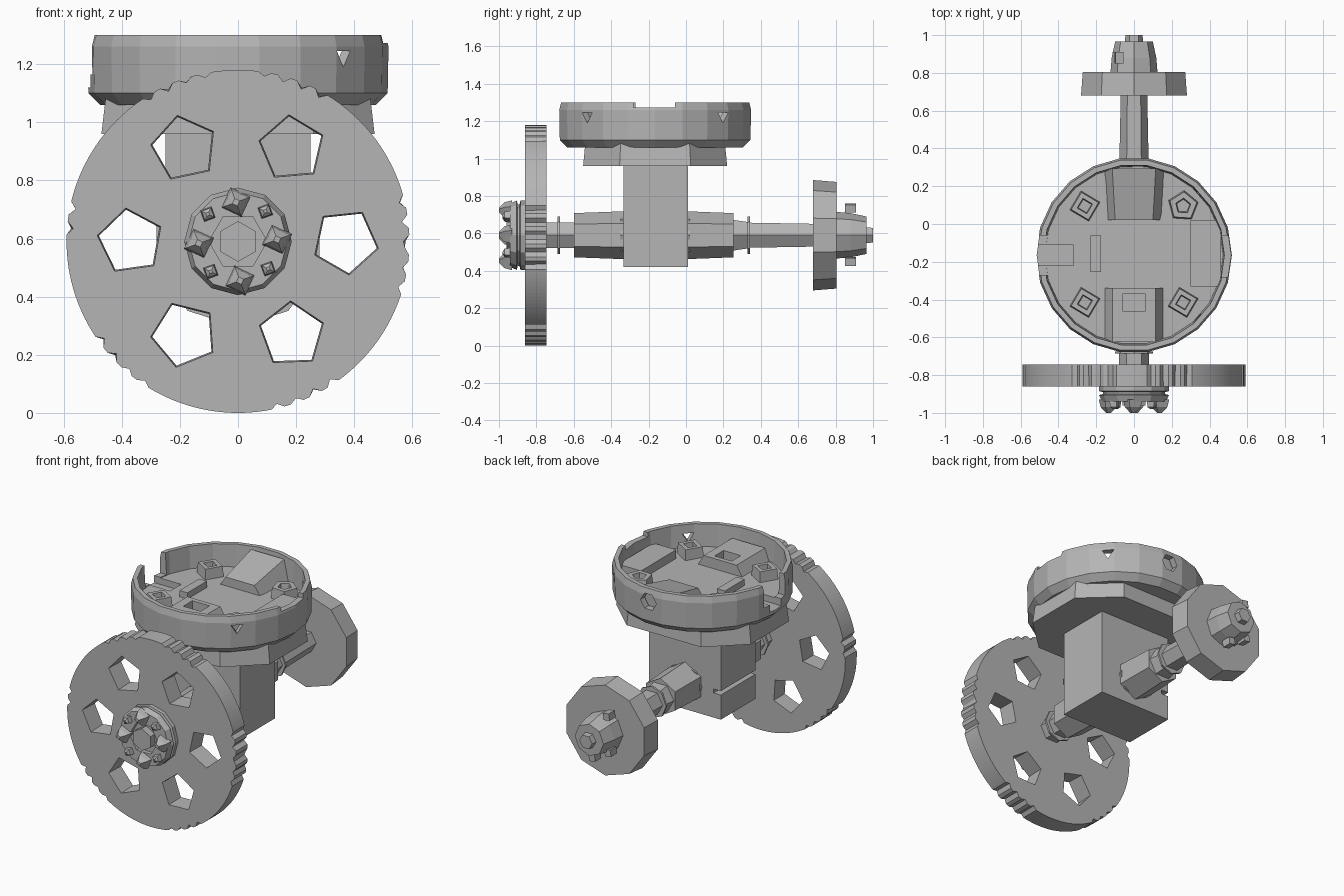
import bpy, bmesh, random
from math import sin, cos, pi, radians

if "Cube" in bpy.data.objects:
    bpy.data.objects.remove(bpy.data.objects["Cube"], do_unlink=True)
random.seed(4)

GREY = (0.46, 0.46, 0.46, 1)
mat = bpy.data.materials.new("plain_grey")
mat.use_nodes = True
mat.diffuse_color = GREY
mat.node_tree.nodes["Principled BSDF"].inputs["Base Color"].default_value = GREY

AXLE = 0.59      # height of the axle
BOWL = -0.165    # y of the turret centre


def loft(name, rings):
    """Skin a stack of equal-length rings and cap both ends."""
    bm = bmesh.new()
    rows = [[bm.verts.new(p) for p in ring] for ring in rings]
    n = len(rows[0])
    for a, b in zip(rows, rows[1:]):
        for i in range(n):
            j = (i + 1) % n
            bm.faces.new((a[i], a[j], b[j], b[i]))
    bm.faces.new(rows[0][::-1])
    bm.faces.new(rows[-1])
    bmesh.ops.recalc_face_normals(bm, faces=bm.faces)
    mesh = bpy.data.meshes.new(name)
    bm.to_mesh(mesh)
    bm.free()
    ob = bpy.data.objects.new(name, mesh)
    mesh.materials.append(mat)
    bpy.context.collection.objects.link(ob)
    return ob


def turned_y(name, profile, n, x=0, z=AXLE, rot=0.0):
    """Part turned around a line along y; profile is (radius, y)."""
    return loft(name, [[(x + r * cos(rot + 2 * pi * i / n), y, z + r * sin(rot + 2 * pi * i / n))
                        for i in range(n)] for r, y in profile])


def turned_z(name, profile, n, x=0, y=BOWL, rot=0.0):
    """Part turned around a vertical line; profile is (radius, z)."""
    return loft(name, [[(x + r * cos(rot + 2 * pi * i / n), y + r * sin(rot + 2 * pi * i / n), z)
                        for i in range(n)] for r, z in profile])


def block(name, x0, x1, y0, y1, z0, z1, inset=0.0):
    """Box whose sides may lean in along x."""
    return loft(name, [[(x0 + d, y0, z), (x1 - d, y0, z), (x1 - d, y1, z), (x0 + d, y1, z)]
                       for d, z in ((0, z0), (inset, z1))])


def cut(ob, *cutters):
    for c in cutters:
        c.hide_render = True
        m = ob.modifiers.new("cut", "BOOLEAN")
        m.operation, m.solver, m.object = "DIFFERENCE", "EXACT", c
        bpy.context.view_layer.objects.active = ob
        bpy.ops.object.modifier_apply(modifier=m.name)
        bpy.data.objects.remove(c, do_unlink=True)


# Large gear: round rim with worn teeth left in clusters
clusters = ((-20, 20), (58, 82), (96, 126), (168, 180), (214, 238), (282, 306))
N = 160


def rim(y, shift):
    pts = []
    for i in range(N):
        a = 360 * i / N
        s = a - 360 if a > 330 else a
        toothed = any(lo <= s <= hi for lo, hi in clusters)
        r = 0.567 + 0.01 * random.random() if toothed and (i + shift) % 3 == 0 else 0.59
        pts.append((r * cos(radians(a)), y, AXLE + r * sin(radians(a))))
    return pts


gear = loft("large_gear", [rim(-0.86, 0), rim(-0.745, 0)])
turns = (60, 95, 30, 170, 40, 20)
for k, turn in enumerate(turns):
    a = k * pi / 3
    hx, hz = 0.37 * cos(a), 0.37 * sin(a)
    cut(gear, turned_y("spoke_hole", ((0.118, -0.9), (0.108, -0.7)), 5, hx, AXLE + hz, radians(turn)))

# Gear hub: stepped disc, hexagonal socket and a crown of pointed lugs
hub = turned_y("gear_hub", ((0.185, -0.84), (0.185, -0.885), (0.165, -0.89), (0.165, -0.90),
                            (0.185, -0.905), (0.17, -0.94)), 12)
cut(hub, turned_y("socket", ((0.1, -1.1), (0.1, -0.915)), 6))
turned_y("hub_hex_nut", ((0.07, -0.88), (0.07, -0.96)), 6, rot=pi / 6)
for k in range(8):
    a = k * pi / 4 + 0.05
    big = k % 2 == 0
    r, size = (0.135, 0.055) if big else (0.14, 0.03)
    turned_y("hub_lug", ((size, -0.93), (size * 0.8, -0.97), (size * 0.25, -1.0 if big else -0.98)),
             4, r * cos(a), AXLE + r * sin(a), a + 0.3)

# Axle with bearing blocks and thin collars
turned_y("axle", ((0.08, -0.86), (0.078, 0.3), (0.07, 0.7)), 6)
for name, y0, y1, r0, r1 in (("front_bearing", -0.60, -0.33, 0.118, 0.128),
                             ("rear_bearing", 0.0, 0.255, 0.128, 0.118)):
    turned_y(name, ((r0, y0), (r1, y1)), 6, rot=pi / 6)
turned_y("rear_sleeve", ((0.095, 0.25), (0.08, 0.34)), 6)
for y, r in ((-0.68, 0.1), (-0.345, 0.12), (0.015, 0.12), (0.335, 0.1)):
    turned_y("collar", ((r, y - 0.006), (r, y + 0.006)), 8)

# Small rear wheel, its hub, end pin and set screws
turned_y("rear_wheel", ((0.295, 0.68), (0.285, 0.805)), 10, rot=pi / 10)
turned_y("rear_wheel_hub", ((0.125, 0.80), (0.118, 0.88), (0.10, 0.965)), 8)
turned_y("end_pin", ((0.05, 0.95), (0.045, 1.0)), 6)
for x, z in ((-0.08, 0.735), (0.02, 0.45), (-0.09, 0.51)):
    turned_y("set_screw", ((0.03, 0.85), (0.03, 0.91)), 4, x, z, pi / 5)

# Gearbox body with a slit along one side
body = block("gearbox", -0.25, 0.25, -0.335, 0.01, 0.42, 0.98)
cut(body, block("slit", -0.4, -0.2, -0.5, 0.2, 0.575, 0.6))

# Eight-sided flange under the turret
corners = ((0.47, 0.19), (0.26, 0.385), (-0.26, 0.385), (-0.47, 0.19))
outline = list(corners) + [(-x, -y) for x, y in corners]
loft("turret_flange", [[(x * s, BOWL + y * s, z) for x, y in outline]
                       for s, z in ((1, 0.96), (0.97, 1.08))])

# Turret bowl with open notch, rim dip and wall holes
bowl = turned_z("turret_bowl", ((0.475, 1.06), (0.515, 1.10), (0.518, 1.26), (0.508, 1.30),
                                (0.48, 1.30), (0.472, 1.16)), 22)
cut(bowl,
    block("notch", -0.6, -0.43, -0.27, -0.06, 1.165, 1.4),
    block("channel", -0.6, -0.32, -0.22, -0.11, 1.12, 1.4),
    block("dip", 0.3, 0.6, -0.28, -0.06, 1.272, 1.4),
    turned_y("port", ((0.055, 0.2), (0.055, 0.5)), 6, 0.02, 1.22))
for side in (-1, 1):
    a = side * pi / 4
    dx, dy = cos(a), sin(a)
    cut(bowl, loft("wall_hole", [[(dx * r - dy * u, BOWL + dy * r + dx * u, 1.225 + v)
                                  for u, v in ((-0.035, 0.02), (0.035, 0.02), (0, -0.035))]
                                 for r in (0.42, 0.6)]))

# Fittings on the turret floor
front = block("front_mount", -0.165, 0.165, -0.625, -0.34, 1.14, 1.225, 0.05)
cut(front, block("pocket", -0.06, 0.06, -0.46, -0.37, 1.17, 1.4))
loft("rear_ramp", [[(-w, y, 1.14), (w, y, 1.14), (w - 0.05, y, top), (-w + 0.05, y, top)]
                   for w, y, top in ((0.15, 0.02, 1.215), (0.165, 0.295, 1.28))])
block("side_mount", 0.30, 0.46, -0.33, 0.02, 1.14, 1.215)
block("small_rib", -0.23, -0.175, -0.255, -0.06, 1.14, 1.2)
for x in (-0.26, 0.26):
    for y in (-0.25, 0.26):
        sides = 5 if x > 0 and y > 0 else 4
        turned_z("screw_post", ((0.085, 1.14), (0.075, 1.225), (0.042, 1.225), (0.036, 1.175)),
                 sides, x, BOWL + y, 0.25)
